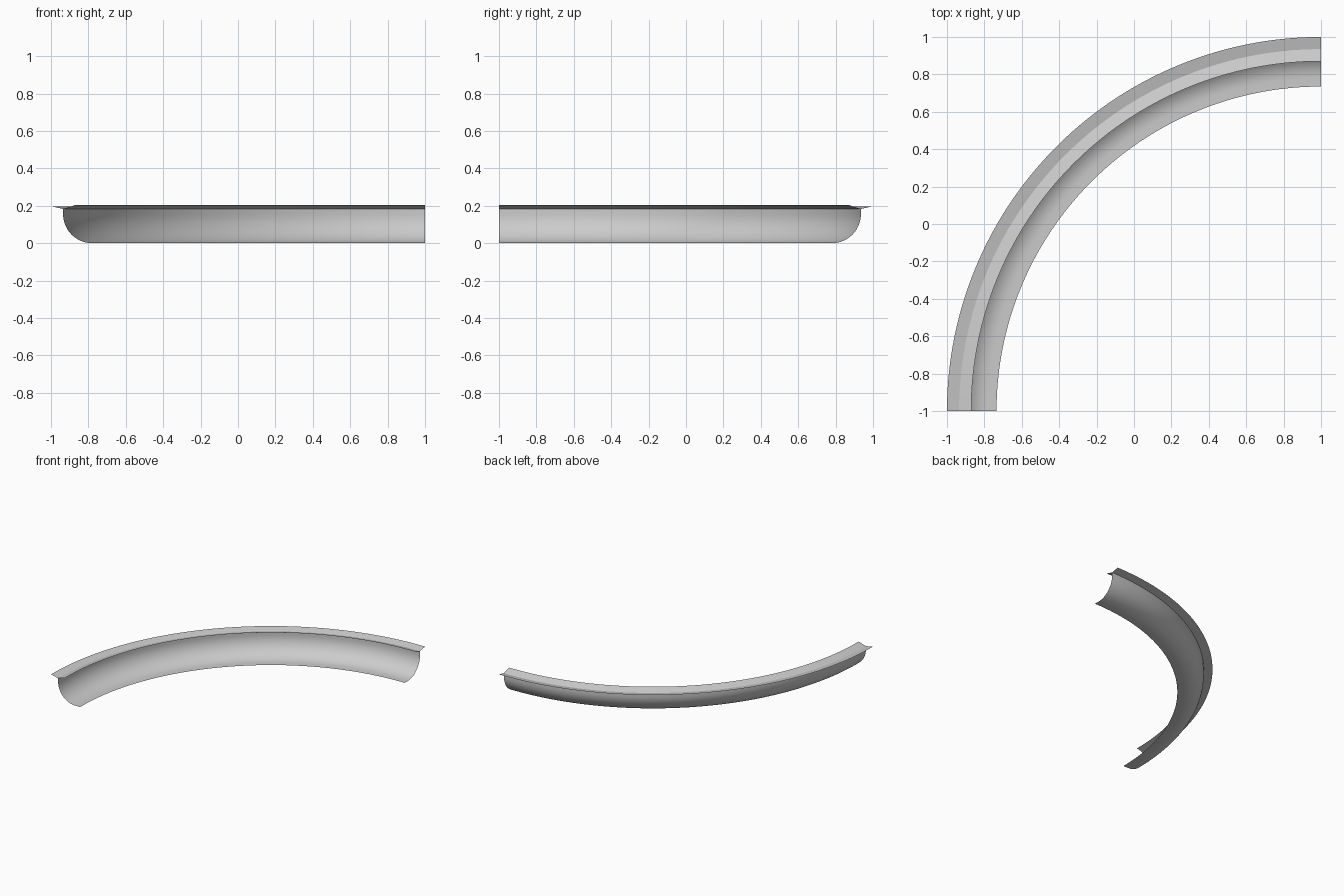
import bpy, bmesh, math
from mathutils import Vector

cube = bpy.data.objects.get("Cube")
if cube:
    bpy.data.objects.remove(cube, do_unlink=True)

CENTRE = Vector((1, -1, 0))   # centre of the quarter-circle sweep
STEPS = 72

grey = bpy.data.materials.new("light_grey")
grey.use_nodes = True
colour = (0.6, 0.6, 0.6, 1)
grey.diffuse_color = colour
grey.node_tree.nodes["Principled BSDF"].inputs["Base Color"].default_value = colour


def sweep(name, profile):
    """Spin a (radius, height) profile through a quarter turn."""
    bm = bmesh.new()
    verts = [bm.verts.new(CENTRE + Vector((-r, 0, z))) for r, z in profile]
    edges = [bm.edges.new(pair) for pair in zip(verts, verts[1:])]
    bmesh.ops.spin(bm, geom=verts + edges, cent=CENTRE, axis=(0, 0, 1),
                   angle=-math.pi / 2, steps=STEPS)
    bm.normal_update()
    # Upper side of the sheet faces outward
    if sum(f.normal.z for f in bm.faces) < 0:
        bmesh.ops.reverse_faces(bm, faces=bm.faces[:])
    mesh = bpy.data.meshes.new(name)
    bm.to_mesh(mesh)
    bm.free()
    mesh.materials.append(grey)
    obj = bpy.data.objects.new(name, mesh)
    bpy.context.collection.objects.link(obj)
    bpy.ops.object.select_all(action='DESELECT')
    obj.select_set(True)
    bpy.context.view_layer.objects.active = obj
    bpy.ops.object.shade_smooth_by_angle(angle=math.radians(12))
    return obj


# Curved trough: flat floor, rounded corner, short upright wall
RADIUS = 0.155
corner = [(1.78 + RADIUS * math.sin(a), RADIUS - RADIUS * math.cos(a))
          for a in (math.pi / 2 * i / 16 for i in range(17))]
sweep("channel_wall", [(1.735, 0)] + corner + [(1.935, 0.183)])

# Shallow V-shaped lip resting on top of the wall
sweep("top_lip", [(2.0, 0.197), (1.935, 0.183), (1.87, 0.204)])
